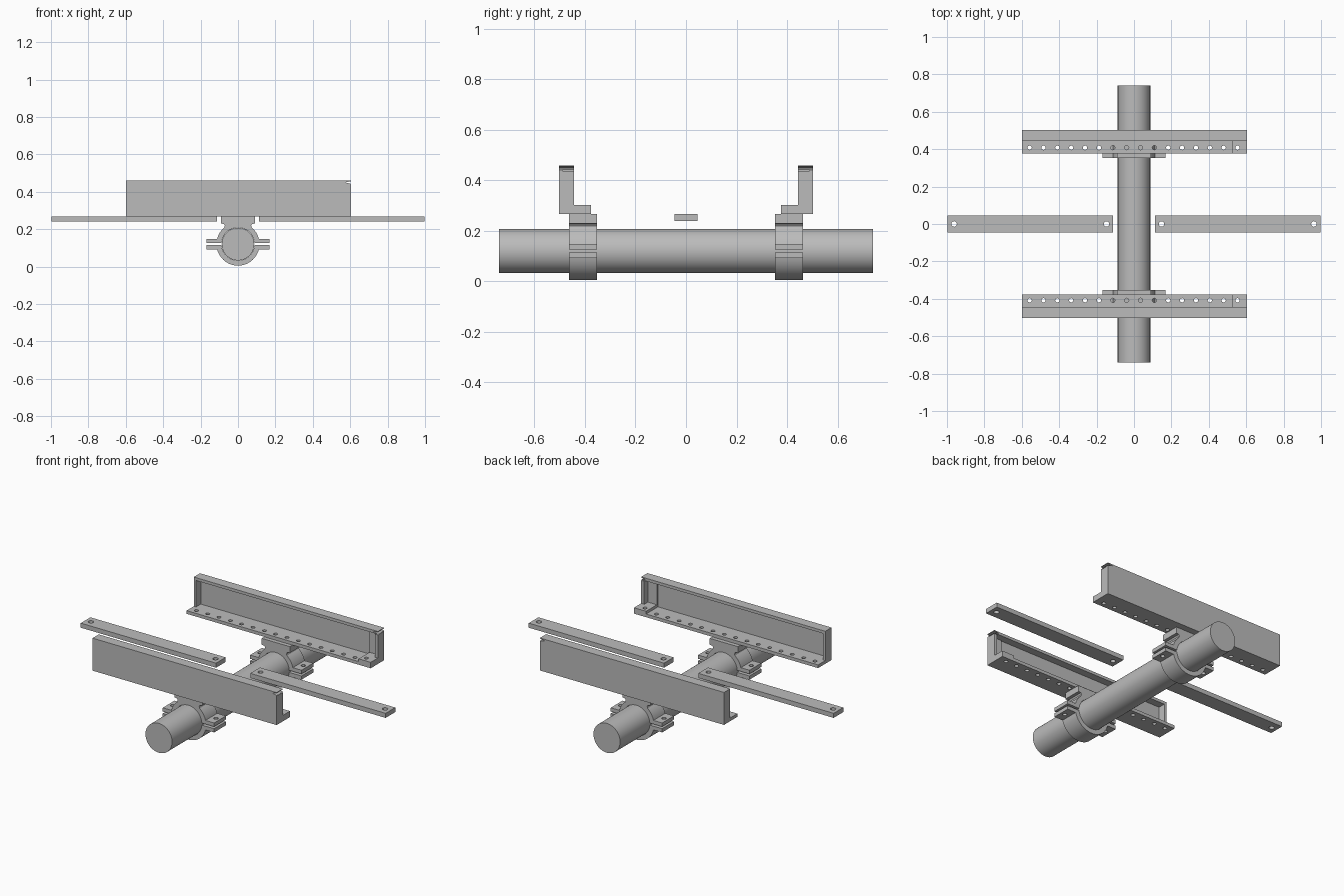
import bpy, bmesh, math
from mathutils import Matrix

cube = bpy.data.objects.get("Cube")
if cube:
    bpy.data.objects.remove(cube)

steel = bpy.data.materials.new("grey_steel")
steel.use_nodes = True
GREY = (0.5, 0.5, 0.5, 1)
steel.diffuse_color = GREY
steel.node_tree.nodes["Principled BSDF"].inputs["Base Color"].default_value = GREY


def finish(name, bm):
    bmesh.ops.recalc_face_normals(bm, faces=bm.faces)
    mesh = bpy.data.meshes.new(name)
    bm.to_mesh(mesh)
    bm.free()
    mesh.materials.append(steel)
    ob = bpy.data.objects.new(name, mesh)
    bpy.context.collection.objects.link(ob)
    return ob


def prism(name, points, axis, lo, hi):
    """Extrude a closed profile: (y, z) along x, or (x, z) along y."""
    place = (lambda p: (lo, *p)) if axis == "x" else (lambda p: (p[0], lo, p[1]))
    step = (hi - lo, 0, 0) if axis == "x" else (0, hi - lo, 0)
    bm = bmesh.new()
    face = bm.faces.new([bm.verts.new(place(p)) for p in points])
    new = bmesh.ops.extrude_face_region(bm, geom=[face])["geom"]
    bmesh.ops.translate(bm, vec=step, verts=[v for v in new if isinstance(v, bmesh.types.BMVert)])
    return finish(name, bm)


def box(name, x, y, z):
    return prism(name, [(y[0], z[0]), (y[1], z[0]), (y[1], z[1]), (y[0], z[1])], "x", *x)


def cut(ob, cutter):
    """Apply a boolean difference and remove the cutter."""
    cutter.hide_render = True
    mod = ob.modifiers.new("cut", "BOOLEAN")
    mod.operation, mod.solver, mod.object = "DIFFERENCE", "EXACT", cutter
    bpy.context.view_layer.update()
    graph = bpy.context.evaluated_depsgraph_get()
    mesh = bpy.data.meshes.new_from_object(ob.evaluated_get(graph))
    ob.modifiers.clear()
    ob.data = mesh
    bpy.data.objects.remove(cutter)


def drill(ob, spots, z, radius):
    bm = bmesh.new()
    for x, y in spots:
        bmesh.ops.create_cone(bm, cap_ends=True, segments=12, radius1=radius, radius2=radius,
                              depth=0.1, matrix=Matrix.Translation((x, y, z)))
    cut(ob, finish("drill", bm))


def arc(radius, start, end, steps):
    angles = [math.radians(start + (end - start) * i / steps) for i in range(steps + 1)]
    return [(radius * math.cos(a), AXIS + radius * math.sin(a)) for a in angles]


def smooth(ob):
    bpy.ops.object.select_all(action="DESELECT")
    ob.select_set(True)
    bpy.context.view_layer.objects.active = ob
    bpy.ops.object.shade_smooth_by_angle(angle=math.radians(30))


AXIS = 0.12       # height of the pipe centre
PIPE_R, RING_R = 0.087, 0.115
EAR = 0.168

# Long central pipe
pipe = prism("pipe", arc(PIPE_R, 0, 360, 64)[:-1], "y", -0.74, 0.74)
smooth(pipe)

# Two flat bars, one each side
for side, label in ((1, "left"), (-1, "right")):
    x = sorted((side * 0.112, side * 0.997))
    bar = box(label + "_bar", x, (-0.045, 0.045), (0.24, 0.267))
    drill(bar, [(side * 0.147, 0), (side * 0.962, 0)], 0.25, 0.015)

hole_row = [-0.558 + 0.0741 * i for i in range(16)]

for side, label in ((-1, "front"), (1, "rear")):
    def ys(a, b):
        return sorted((side * a, side * b))

    # Channel rail with a wide drilled foot and a narrow top lip
    profile = [(0.502, 0.267), (0.377, 0.267), (0.377, 0.286), (0.488, 0.286),
               (0.488, 0.442), (0.444, 0.442), (0.444, 0.459), (0.502, 0.459)]
    rail = prism(label + "_rail", [(side * y, z) for y, z in profile], "x", -0.6, 0.604)
    notch = [(0.62, 0.459), (0.573, 0.45), (0.62, 0.438)]
    cut(rail, prism("notch", notch, "y", *ys(0.3, 0.6)))
    holes = [(x, side * 0.408) for x in hole_row]
    drill(rail, holes, 0.277, 0.0115)

    # Closed end and the corner bracket at the opposite end
    box(label + "_end_cap", (-0.6, -0.585), ys(0.444, 0.488), (0.286, 0.442))
    box(label + "_bracket_upright", (0.584, 0.604), ys(0.444, 0.488), (0.286, 0.438))
    box(label + "_bracket_back", (0.525, 0.584), ys(0.478, 0.488), (0.302, 0.438))
    tab = box(label + "_bracket_tab", (0.525, 0.604), ys(0.377, 0.488), (0.286, 0.302))
    drill(tab, holes[-1:], 0.29, 0.0115)

    # Split pipe clamp: each half is a half ring with two ears
    width = ys(0.353, 0.463)
    for up, half in ((1, "upper"), (-1, "lower")):
        near, far = AXIS + up * 0.006, AXIS + up * 0.028
        a_out = math.degrees(math.asin(0.028 / RING_R))
        a_in = math.degrees(math.asin(0.006 / PIPE_R))
        outer = arc(RING_R, up * a_out, up * (180 - a_out), 32)
        inner = arc(PIPE_R + 0.001, up * (180 - a_in), up * a_in, 32)
        outline = [(EAR, near), (EAR, far)] + outer + [(-EAR, far), (-EAR, near)] + inner
        clamp = prism(f"{label}_{half}_clamp", outline, "y", *width)
        drill(clamp, [(s * 0.142, side * 0.408) for s in (-1, 1)], AXIS, 0.0125)
        smooth(clamp)

    # Saddle pad with a waisted neck joining the clamp to the rail
    right = [(0.082, 0.198), (0.073, 0.209), (0.07, 0.219), (0.075, 0.228),
             (0.092, 0.23), (0.092, 0.267)]
    base = arc(RING_R - 0.008, 132, 48, 10)
    saddle = base + right + [(-x, z) for x, z in reversed(right)]
    prism(label + "_saddle", saddle, "y", *width)
